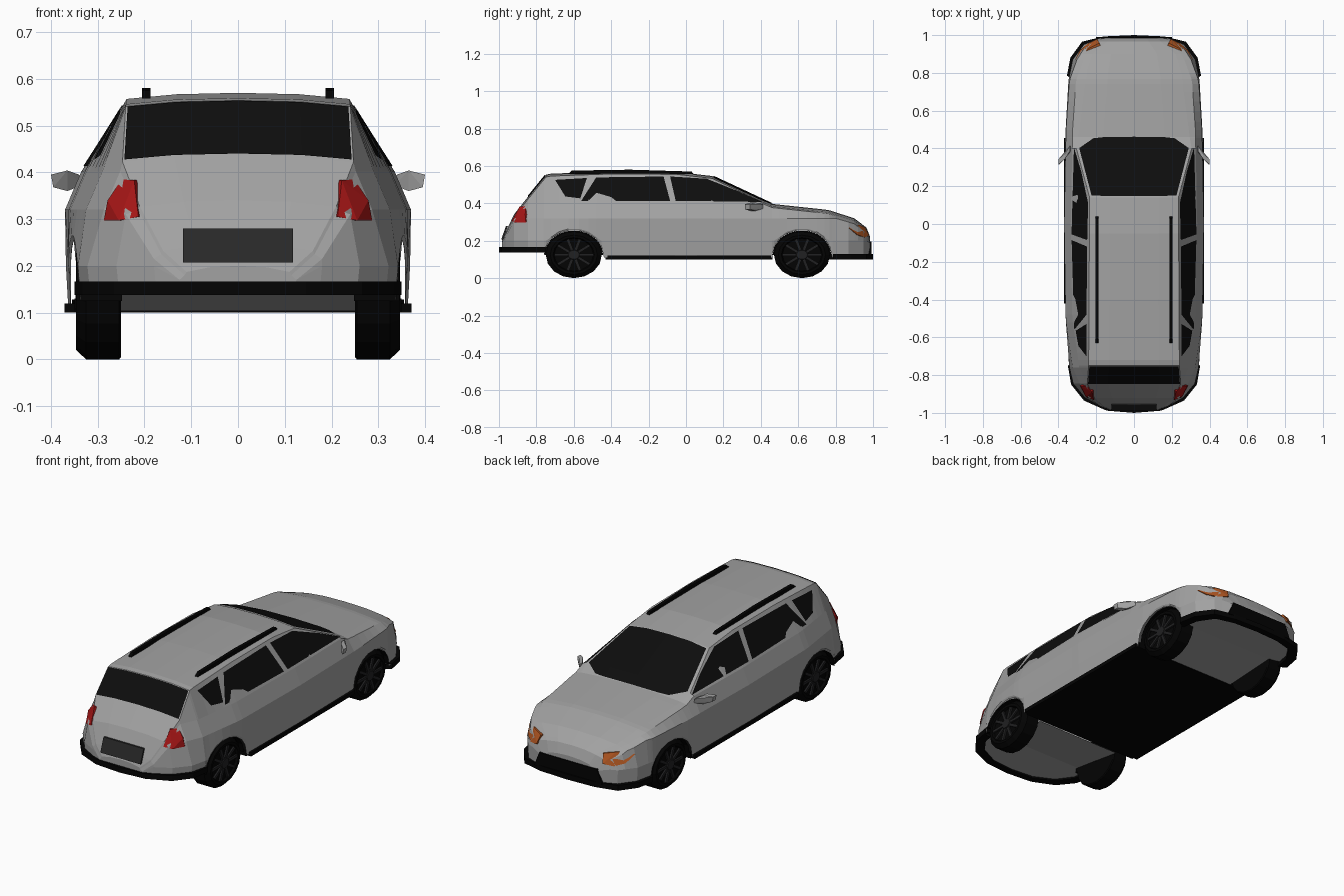
import bpy, bmesh, math
from mathutils import Vector, Matrix

if "Cube" in bpy.data.objects:
    bpy.data.objects.remove(bpy.data.objects["Cube"])


def colour(name, rgb):
    m = bpy.data.materials.new(name)
    m.diffuse_color = (*rgb, 1)
    m.use_nodes = True
    m.node_tree.nodes["Principled BSDF"].inputs["Base Color"].default_value = m.diffuse_color
    return m


PAINT = colour("grey_paint", (.36, .36, .36))
BLACK = colour("black_trim", (.001, .001, .001))
GLASS = colour("dark_glass", (.004, .004, .004))
RIM = colour("dark_rim", (.015, .015, .016))
PLATE = colour("plate_grey", (.022, .022, .022))
RED = colour("red_lens", (.38, .008, .008))
AMBER = colour("amber_lens", (.42, .09, .015))


def finish(name, bm, mat=PAINT, mirror=True):
    bmesh.ops.remove_doubles(bm, verts=bm.verts, dist=1e-5)
    bmesh.ops.recalc_face_normals(bm, faces=bm.faces)
    me = bpy.data.meshes.new(name)
    bm.to_mesh(me)
    bm.free()
    ob = bpy.data.objects.new(name, me)
    bpy.context.collection.objects.link(ob)
    me.materials.append(mat)
    if mirror:
        ob.modifiers.new("mirror", 'MIRROR').merge_threshold = 1e-4
    return ob


def grid(name, rows, mat=PAINT, caps=False):
    bm = bmesh.new()
    vs = [[bm.verts.new(p) for p in r] for r in rows]
    for a, b in zip(vs, vs[1:]):
        for i in range(len(a) - 1):
            bm.faces.new((a[i], a[i + 1], b[i + 1], b[i]))
    if caps:
        for row in (vs[0], vs[-1]):
            bm.faces.new(row + [bm.verts.new((0, row[0].co.y, row[0].co.z))])
    return finish(name, bm, mat)


def hull(name, pts, shift, mat=PAINT, mirror=True):
    bm = bmesh.new()
    for p in pts:
        bm.verts.new(p)
        bm.verts.new(Vector(p) + Vector(shift))
    r = bmesh.ops.convex_hull(bm, input=bm.verts)
    bmesh.ops.delete(bm, geom=list({v for v in r["geom_interior"] + r["geom_unused"]
                                    if isinstance(v, bmesh.types.BMVert)}), context='VERTS')
    return finish(name, bm, mat, mirror)


def box(name, lo, hi, mat):
    return hull(name, [(x, y, lo[2]) for x in (lo[0], hi[0]) for y in (lo[1], hi[1])],
                (0, 0, hi[2] - lo[2]), mat)


def lerp(curve, t):
    if t <= curve[0][0]:
        return curve[0][1]
    for (a, u), (b, v) in zip(curve, curve[1:]):
        if t <= b:
            return u + (v - u) * (t - a) / (b - a)
    return curve[-1][1]


# Body guide curves along y: roofline, sill width, belt width, roof edge width
TOP = [(-.985, .2), (-.965, .245), (-.92, .34), (-.845, .435), (-.745, .558), (-.4, .57), (-.05, .568),
       (.14, .546), (.46, .397), (.6, .382), (.76, .365), (.9, .32), (.965, .27), (.985, .22)]
LOW = [(-.985, .125), (-.965, .18), (-.92, .26), (-.845, .322), (-.76, .342), (-.5, .362), (0, .368),
       (.5, .362), (.76, .347), (.87, .325), (.95, .265), (.985, .18)]
BELT = [(-.985, .125), (-.965, .18), (-.92, .24), (-.845, .287), (-.76, .325), (-.5, .362), (0, .37),
        (.5, .36), (.76, .342), (.87, .302), (.92, .27), (.965, .21), (.985, .155)]
EDGE = [(-.985, .11), (-.965, .16), (-.92, .21), (-.845, .247), (-.745, .24), (.14, .235),
        (.4, .305), (.46, .295), (.8, .25), (.9, .22), (.985, .12)]
AXLES = (-.6, .62)
WZ, AW, AH = .125, .158, .131


def bottom(y):
    for c in AXLES:
        if abs(y - c) <= AW + 1e-6:
            return WZ + AH * math.sqrt(max(0, 1 - ((y - c) / AW) ** 2))
    return .15 if y < -.6 else .11


def section(y):
    t, e, b, z0 = lerp(TOP, y), lerp(EDGE, y), lerp(BELT, y), bottom(y)
    cz = min(.32, t - .03)
    bz = min(max(.2, z0 + .01), cz)
    return [(lerp(LOW, y) - .005, y, z0), (lerp(LOW, y), y, bz), (b, y, cz),
            (max(b - .035, e + .004), y, min(.402, t - .02)), (e, y, t - .013),
            (e * .55, y, t - .003), (0, y, t)]


def side_pt(y, z, off=.003):
    s = section(y)
    d, e = s[3], s[4]
    k = min(1, max(0, (z - d[2]) / (e[2] - d[2])))
    return (d[0] + (e[0] - d[0]) * k + off, y, z + off * .5)


def top_pt(x, y, off=.004):
    return (x, y + math.copysign(off * .5, y), off + lerp([(p[0], p[2]) for p in section(y)[:3:-1]], x))


# Body shell, with the wheel arches shaped by its lower edge
stations = {p[0] for c in (TOP, LOW, BELT, EDGE) for p in c if all(abs(p[0] - a) > AW for a in AXLES)}
for c in AXLES:
    stations |= {c + AW * math.cos(math.radians(a)) for a in range(0, 181, 20)}
    stations |= {c - AW - .004, c + AW + .004}
grid("body_shell", [section(y) for y in sorted(stations)], caps=True)

# Floor, undertrays and lower trim
box("floor", (0, -.43, .1), (.35, .462, .13), BLACK)
box("side_sill", (.34, -.42, .1), (.371, .455, .12), BLACK)
for name, z0, edge in (
        ("rear_undertray", .147, [(.25, -.74), (.33, -.765), (.315, -.85), (.24, -.925), (.12, -.97), (0, -.975)]),
        ("front_undertray", .12, [(.25, .765), (.335, .785), (.32, .88), (.25, .955), (.15, .98), (0, .98)])):
    y0 = math.copysign(.44, edge[0][1])
    pts = [(.25, y0, .103)] + [(x, y, z0) for x, y in edge]
    grid(name, [pts, [(0, p[1], p[2]) for p in pts]])
for name, z0, z1, pts in (
        ("rear_bumper", .138, .166, [(.35, -.75), (.333, -.85), (.265, -.935), (.145, -.988), (0, -1)]),
        ("front_bumper", .1, .128, [(.355, .785), (.337, .88), (.275, .965), (.16, .993), (0, 1)])):
    rows = [[(x, y, z) for x, y in pts] for z in (z0, z1)]
    inner = [[(x * .88, y * .965, z) for x, y in pts] for z in (z1, z0)]
    grid(name, rows + inner + rows[:1], BLACK)
hull("lower_grille", [(-.17, .97, .195), (.17, .97, .195), (-.2, .97, .12), (.2, .97, .12)],
     (0, .021, 0), BLACK, False)

# Side windows drawn as (y, z) outlines laid on the body
for name, outline in (
        ("quarter_window", [(-.7, .524), (-.53, .534), (-.565, .425), (-.645, .435)]),
        ("rear_door_window", [(-.48, .537), (-.12, .542), (-.085, .412), (-.56, .412)]),
        ("front_door_window", [(-.085, .542), (.11, .53), (.28, .463), (.405, .406), (-.055, .412)])):
    bm = bmesh.new()
    bm.faces.new([bm.verts.new(side_pt(y, z)) for y, z in outline])
    finish(name, bm, GLASS)

# Windscreen and rear window
grid("windscreen", [[top_pt(x, y) for x, y in row] for row in (
    [(0, .145), (.125, .145), (.225, .15)],
    [(0, .4), (.165, .4), (.29, .4)],
    [(0, .46), (.16, .458), (.215, .452)])], GLASS)
grid("rear_window", [[top_pt(x, y) for x in xs] for y, xs in (
    (-.752, (0, .132, .236)), (-.844, (0, .136, .243)))], GLASS)

# Lamps and plate
hull("tail_lamp", [(.213, -.932, .305), (.222, -.89, .383), (.249, -.855, .385), (.279, -.86, .34),
                   (.287, -.856, .297), (.255, -.915, .297)], (-.006, .012, 0), RED)
hull("head_lamp", [(.183, .958, .272), (.195, .98, .228), (.245, .955, .218), (.288, .918, .232),
                   (.31, .872, .268), (.297, .868, .285), (.24, .93, .283)], (-.008, -.02, -.003), AMBER)
hull("number_plate", [(x, y, z) for x in (-.118, .118) for y, z in ((-.988, .207), (-.962, .28))],
     (0, .01, 0), PLATE, False)

# Door mirrors and roof rails
hull("door_mirror", [(.335, .385, .372), (.365, .345, .36), (.395, .315, .368), (.4, .315, .395),
                     (.365, .345, .404), (.34, .385, .395)], (.0, .028, 0))
hull("roof_rail", [(.187, -.63, .558), (.187, .04, .558), (.187, -.61, .575), (.187, -.3, .58),
                   (.187, .03, .57)], (.018, 0, 0), BLACK)

# Wheels: turned tyre, spoked rim and arch liner, stretched slightly along y
TYRE = [(.25, 0), (.25, .12), (.254, .125), (.325, .125), (.346, .105), (.346, .092), (.334, .087), (.334, 0)]
for label, c in zip(("rear", "front"), AXLES):
    stretch = Matrix.Translation((0, c, WZ)) @ Matrix.Diagonal((1, 1.2, 1, 1))

    def ring(x, r, n=16):
        return [stretch @ Vector((x, r * math.cos(2 * math.pi * i / n), r * math.sin(2 * math.pi * i / n)))
                for i in range(n + 1)]
    grid(label + "_tyre", [ring(x, max(r, .001)) for x, r in TYRE], BLACK)
    bm = bmesh.new()
    for i in range(10):
        bmesh.ops.create_cube(bm, size=1, matrix=stretch @ Matrix.Rotation(i * math.pi / 5, 4, 'X')
                              @ Matrix.Translation((.338, .052, 0)) @ Matrix.Diagonal((.01, .07, .014, 1)))
    bmesh.ops.create_cone(bm, cap_ends=True, segments=10, radius1=.03, radius2=.025, depth=.014,
                          matrix=stretch @ Matrix.Translation((.34, 0, 0)) @ Matrix.Rotation(math.pi / 2, 4, 'Y'))
    finish(label + "_rim_spokes", bm, RIM)
    arc = [(c + (AW - .001) * math.cos(math.radians(a)), WZ + (AH - .001) * math.sin(math.radians(a)))
           for a in range(0, 181, 20)]
    grid(label + "_arch_liner", [[(x, y, z) for y, z in arc] for x in (.248, .345)], BLACK)
    bm = bmesh.new()
    bm.faces.new([bm.verts.new((.248, y, z)) for y, z in arc])
    finish(label + "_arch_wall", bm, BLACK)
